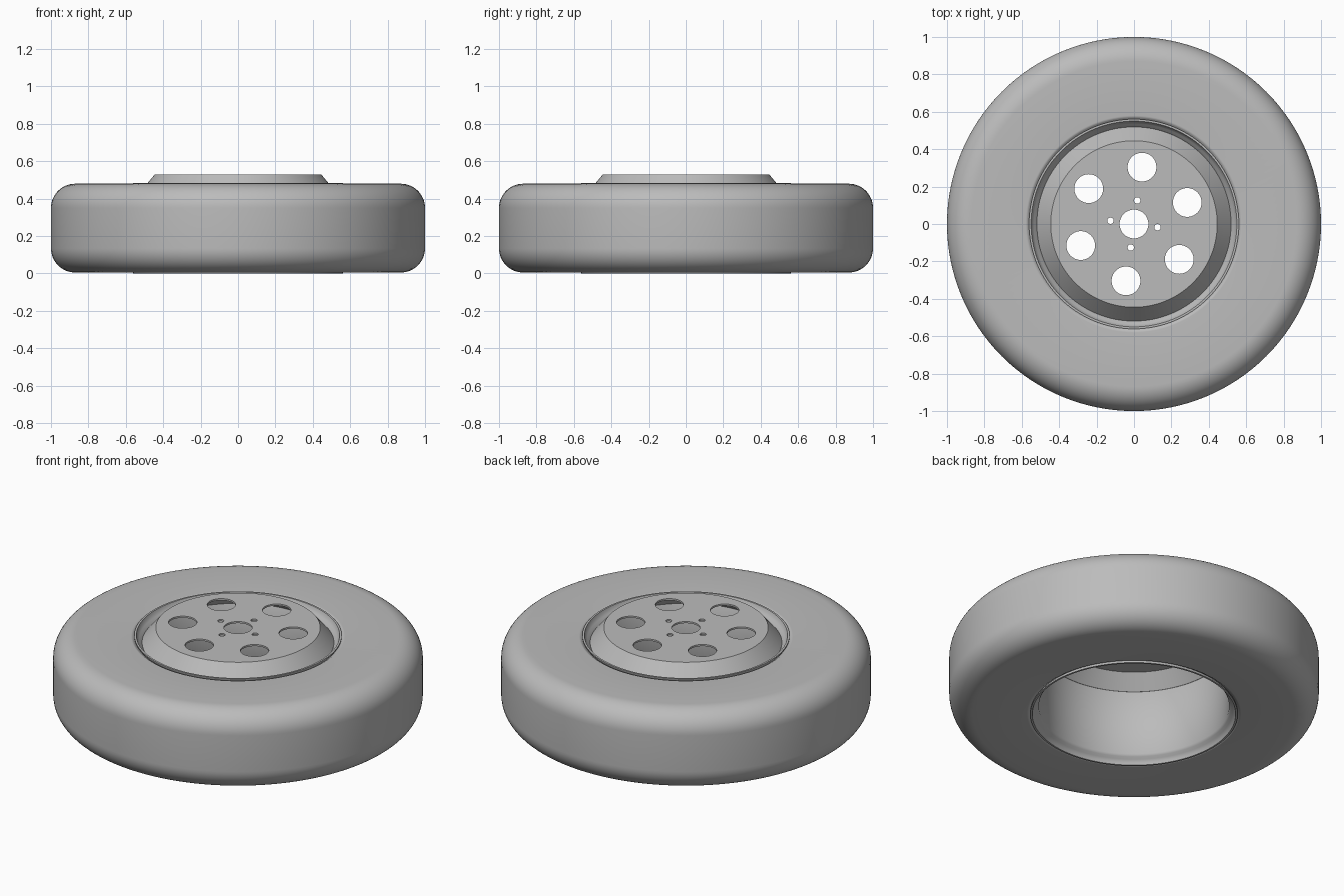
import bpy, bmesh
from math import pi, sin, cos, radians

cube = bpy.data.objects.get("Cube")
if cube:
    bpy.data.objects.remove(cube, do_unlink=True)

grey = bpy.data.materials.new("plain grey")
grey.use_nodes = True
grey.diffuse_color = (0.5, 0.5, 0.5, 1)
grey.node_tree.nodes["Principled BSDF"].inputs["Base Color"].default_value = (0.5, 0.5, 0.5, 1)

HEIGHT = 0.485       # overall height of tyre and rim lips
MID = HEIGHT / 2
SEGMENTS = 128


def smooth(obj, angle=35):
    bpy.ops.object.select_all(action='DESELECT')
    obj.select_set(True)
    bpy.context.view_layer.objects.active = obj
    bpy.ops.object.shade_smooth_by_angle(angle=radians(angle))


def arc(r, z, radius, start, end, steps):
    """Points of a rounded corner in the (radius, height) plane."""
    angles = [radians(start + (end - start) * i / steps) for i in range(steps + 1)]
    return [(r + radius * cos(a), z + radius * sin(a)) for a in angles]


def mirrored(upper):
    """Close a profile by reflecting it about the wheel's middle plane."""
    return upper + [(r, HEIGHT - z) for r, z in reversed(upper)]


def lathe(name, profile):
    """Revolve a closed profile around the z axis."""
    bm = bmesh.new()
    verts = [bm.verts.new((r, 0, z)) for r, z in profile]
    edges = [bm.edges.new((verts[i - 1], verts[i])) for i in range(len(verts))]
    bmesh.ops.spin(bm, geom=verts + edges, axis=(0, 0, 1), cent=(0, 0, 0),
                   angle=2 * pi, steps=SEGMENTS, use_merge=True)
    bmesh.ops.remove_doubles(bm, verts=bm.verts, dist=0.0001)
    bmesh.ops.recalc_face_normals(bm, faces=bm.faces)
    mesh = bpy.data.meshes.new(name)
    bm.to_mesh(mesh)
    bm.free()
    mesh.materials.append(grey)
    obj = bpy.data.objects.new(name, mesh)
    bpy.context.collection.objects.link(obj)
    smooth(obj)
    return obj


def ring(curve, x, y, radius, sides):
    """Add a closed circular outline to a flat curve."""
    spline = curve.splines.new('POLY')
    spline.points.add(sides - 1)
    for i, point in enumerate(spline.points):
        a = 2 * pi * i / sides
        point.co = (x + radius * cos(a), y + radius * sin(a), 0, 1)
    spline.use_cyclic_u = True


# Tyre: rounded shoulders and softened inner beads
lathe("tyre", mirrored([(0.53, 0.45), (0.55, 0.465)]
                       + arc(0.58, 0.46, 0.02, 140, 90, 4)
                       + arc(0.87, 0.35, 0.13, 90, 0, 14)))

# Rim: straight barrel flaring to a thin lip at both ends
lathe("rim_barrel", mirrored([(0.515, 0.435), (0.523, 0.447), (0.535, 0.457), (0.545, 0.47),
                              (0.55, HEIGHT), (0.561, HEIGHT), (0.561, 0.478),
                              (0.552, 0.465), (0.54, 0.45), (0.525, 0.435)]))

# Wheel cover: sloping wall below the raised disc
lathe("cover_wall", [(0.445, 0.53), (0.52, 0.44), (0.512, 0.436), (0.445, 0.52)])

# Raised disc pierced by a hub hole, bolt holes and vent holes
outline = bpy.data.curves.new("hub_disc", 'CURVE')
outline.dimensions = '2D'
outline.fill_mode = 'BOTH'
outline.extrude = 0.005
ring(outline, 0, 0, 0.445, SEGMENTS)
ring(outline, 0, 0, 0.077, 48)
for count, distance, radius in ((6, 0.307, 0.077), (4, 0.127, 0.017)):
    for i in range(count):
        a = radians(82) + 2 * pi * i / count
        ring(outline, distance * cos(a), distance * sin(a), radius, 40)
disc = bpy.data.objects.new("hub_disc", outline)
disc.location.z = 0.525
bpy.context.collection.objects.link(disc)
bpy.ops.object.select_all(action='DESELECT')
disc.select_set(True)
bpy.context.view_layer.objects.active = disc
bpy.ops.object.convert(target='MESH')
disc = bpy.context.view_layer.objects.active
disc.data.materials.clear()
disc.data.materials.append(grey)
smooth(disc)
